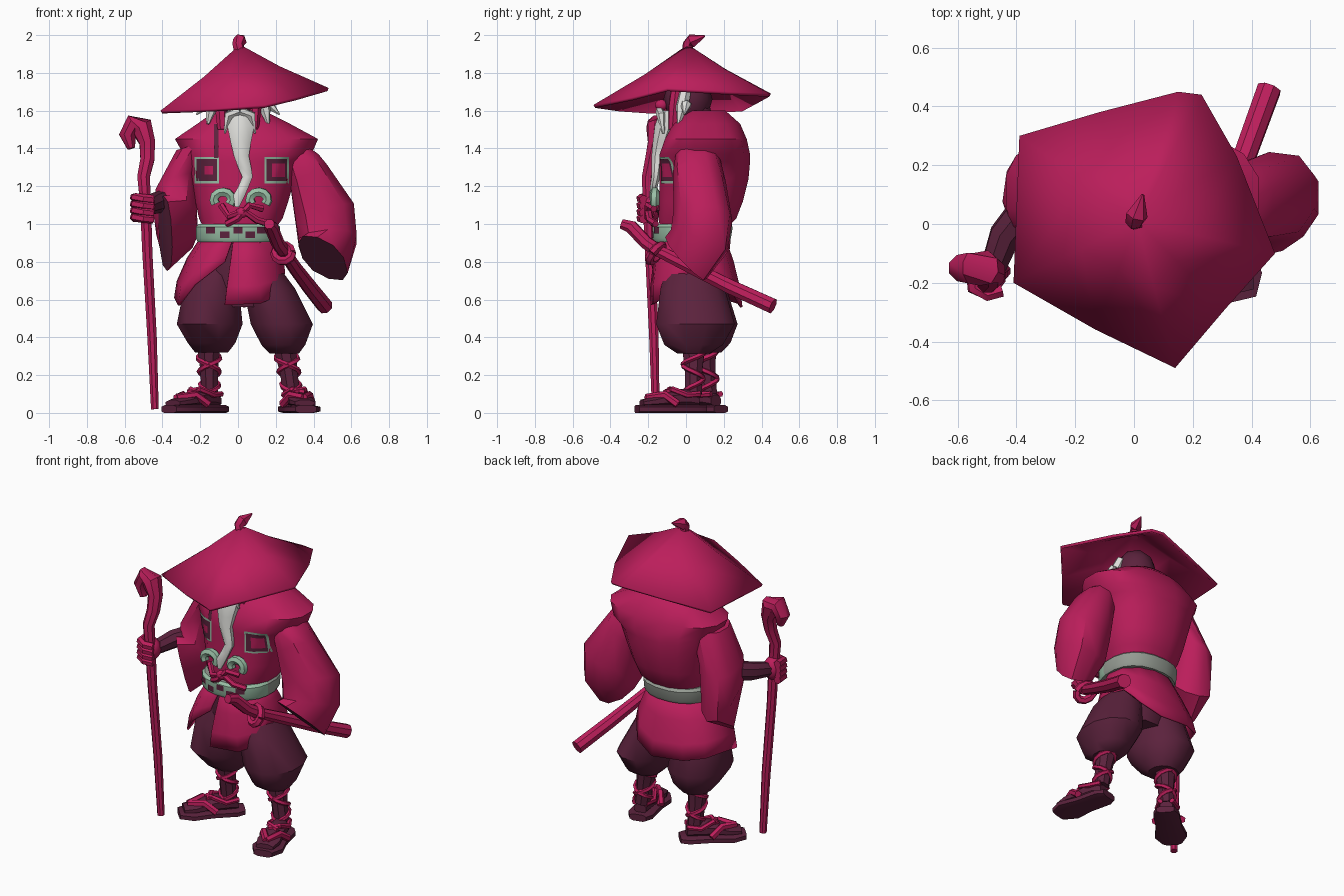
import bpy, bmesh, math
from mathutils import Vector, Matrix
from mathutils.bvhtree import BVHTree

cube = bpy.data.objects.get("Cube")
if cube:
    bpy.data.objects.remove(cube, do_unlink=True)


def material(name, rgb):
    m = bpy.data.materials.new(name)
    m.use_nodes = True
    m.diffuse_color = (*rgb, 1)
    m.node_tree.nodes["Principled BSDF"].inputs["Base Color"].default_value = (*rgb, 1)
    return m


CRIMSON = material("crimson cloth", (0.5, 0.013, 0.105))
PLUM = material("dark plum", (0.105, 0.016, 0.046))
WHITE = material("white hair", (0.72, 0.72, 0.69))
SAGE = material("sage green", (0.32, 0.52, 0.38))
GREY = material("grey sash", (0.3, 0.33, 0.29))


def finish(name, bm, mats, angle=42):
    bmesh.ops.recalc_face_normals(bm, faces=bm.faces)
    me = bpy.data.meshes.new(name)
    bm.to_mesh(me)
    bm.free()
    for m in mats:
        me.materials.append(m)
    me.shade_smooth()
    me.set_sharp_from_angle(angle=math.radians(angle))
    ob = bpy.data.objects.new(name, me)
    bpy.context.collection.objects.link(ob)
    return ob


def power(t, e):
    return math.copysign(abs(t) ** e, t)


def loft(name, rings, mat, n=10, square=1.0, end_mat=None):
    """Skin a run of elliptical rings, each a centre and two half-axes."""
    bm, rows = bmesh.new(), []
    for c, u, v in rings:
        angles = [math.tau * (i + 0.5) / n for i in range(n)]
        rows.append([bm.verts.new(Vector(c) + Vector(u) * power(math.cos(a), square)
                                  + Vector(v) * power(math.sin(a), square)) for a in angles])
    for a, b in zip(rows, rows[1:]):
        for i in range(n):
            j = (i + 1) % n
            bm.faces.new((a[i], a[j], b[j], b[i]))
    bm.faces.new(rows[0])
    bm.faces.new(rows[-1]).material_index = 1 if end_mat else 0
    return finish(name, bm, [mat, end_mat or mat])


def stack(name, rows, mat, n=12, square=1.0):
    """Loft of level rings given as z, x, y, x radius, y radius."""
    return loft(name, [((x, y, z), (rx, 0, 0), (0, ry, 0)) for z, x, y, rx, ry in rows], mat, n, square)


def tube(name, points, radii, mat, n=7):
    pts = [Vector(p) for p in points]
    if not isinstance(radii, (list, tuple)):
        radii = [radii] * len(pts)
    rings, u = [], None
    for i, p in enumerate(pts):
        d = (pts[min(i + 1, len(pts) - 1)] - pts[max(i - 1, 0)]).normalized()
        u = d.orthogonal() if u is None else u - d * u.dot(d)
        u.normalize()
        rings.append((p, u * radii[i], d.cross(u) * radii[i]))
    return loft(name, rings, mat, n)


def ball(name, centre, size, mat):
    bm = bmesh.new()
    bmesh.ops.create_icosphere(bm, subdivisions=2, radius=1,
                               matrix=Matrix.Translation(centre) @ Matrix.Diagonal((*size, 1)))
    return finish(name, bm, [mat])


def patch(name, base, x, z, w, h, mat, lift):
    """Thin plate laid on the front of a base object."""
    tree = BVHTree.FromPolygons([v.co for v in base.data.vertices],
                                [list(p.vertices) for p in base.data.polygons])
    bm = bmesh.new()
    bmesh.ops.create_grid(bm, x_segments=6, y_segments=6, size=0.5)
    for v in bm.verts:
        px, pz = x + v.co.x * w, z + v.co.y * h
        hit = tree.ray_cast(Vector((px, -1, pz)), Vector((0, 1, 0)))[0]
        v.co = (px, (hit.y if hit else -0.1) - lift, pz)
    return finish(name, bm, [mat])


# Straw hat with an uneven rim
rim = [(-.41, -.2, 1.6), (-.13, -.36, 1.61), (.14, -.49, 1.63), (.31, -.29, 1.67), (.48, -.1, 1.72),
       (.35, .23, 1.7), (.23, .44, 1.69), (.15, .45, 1.69), (-.12, .38, 1.65), (-.39, .3, 1.61)]
bm = bmesh.new()
apex = Vector((0.01, 0.01, 1.95))
top = bm.verts.new(apex)
mid = [bm.verts.new(apex.lerp(Vector(p), 0.45) - Vector((0, 0, 0.012))) for p in rim]
low = [bm.verts.new(p) for p in rim]
for i in range(len(rim)):
    j = (i + 1) % len(rim)
    bm.faces.new((top, mid[i], mid[j]))
    bm.faces.new((mid[i], low[i], low[j], mid[j]))
hat = finish("hat", bm, [CRIMSON], 50)
thick = hat.modifiers.new("thickness", "SOLIDIFY")
thick.thickness = 0.018
tube("hat_knot", [(.01, .01, 1.91), (0, .01, 1.95), (.01, .03, 1.97), (.03, .1, 1.995)],
     [.03, .03, .038, .005], CRIMSON, 6)

# Head, face wraps and hair
ball("head", (0, .01, 1.66), (.12, .13, .15), PLUM)
stack("neck", [(1.48, .01, .05, .12, .12), (1.62, 0, .03, .09, .1)], PLUM)
ball("nose", (.01, -.13, 1.63), (.025, .035, .03), CRIMSON)
for side, s in (("right", -1), ("left", 1)):
    tube(side + "_face_wrap", [(s * .075, -.05, 1.72), (s * .09, -.06, 1.62), (s * .085, -.07, 1.5)],
         [.03, .035, .025], CRIMSON)
    tube(side + "_temple_hair", [(s * .1, 0, 1.72), (s * .14, -.02, 1.62), (s * .16, -.04, 1.53)],
         [.03, .035, .008], WHITE, 6)
    tube(side + "_hair_tip", [(s * .1, 0, 1.63), (s * .17, 0, 1.63), (s * .22, -.01, 1.58)],
         [.03, .028, .004], WHITE, 6)
    tube(side + "_moustache", [(.01, -.14, 1.6), (s * .06 + .01, -.13, 1.575), (s * .08 + .01, -.12, 1.48)],
         [.022, .026, .006], WHITE, 6)
stack("beard", [(1.6, .01, -.09, .07, .05), (1.52, .015, -.11, .078, .06), (1.43, .015, -.135, .058, .045),
                (1.36, .018, -.15, .043, .035), (1.3, .035, -.155, .038, .03), (1.25, .05, -.16, .03, .025),
                (1.2, .03, -.17, .03, .022), (1.15, .005, -.175, .034, .02), (1.09, -.005, -.18, .012, .01)],
      WHITE, 8)

# Jacket body with hunched back, bloused waist and sharp vest shoulders
body = stack("jacket_body", [
    (.9, 0, .03, .19, .17), (.98, .01, .04, .195, .18), (1.03, .015, .06, .225, .21), (1.12, .02, .08, .25, .225),
    (1.24, .025, .095, .28, .24), (1.33, .03, .1, .31, .243), (1.37, .05, .1, .345, .243),
    (1.45, .045, .105, .385, .22), (1.53, .03, .11, .25, .18), (1.6, .01, .11, .13, .1)], CRIMSON, 16, 0.85)
patch("collar_gap", body, -.115, 1.44, .025, .18, PLUM, .006)

# Framed chest badges
for side, x, w in (("right", -.165, .045), ("left", .205, .07)):
    patch(side + "_badge_frame", body, x, 1.285, .13, .14, SAGE, .005)
    patch(side + "_badge_field", body, x, 1.285, .108, .116, PLUM, .008)
    patch(side + "_badge_centre", body, x + .01, 1.285, w, w, CRIMSON, .0095)

# Skirt, open at the front seam
hem = [.57, .58, .62, .74, .72, .62, .56, .58, .6, .61, .57, .68, .8]
bm, cols = bmesh.new(), []
for i, z in enumerate(hem):
    a = math.radians(-96 + 30 * i)
    col = []
    for t in (0, .4, .75, 1):
        bulge = math.sin(t * math.pi / 2)
        rx, ry = .18 + (.08 if math.cos(a) > 0 else .15) * bulge, .17 + .075 * bulge
        e = 1 - .25 * t
        col.append(bm.verts.new((power(math.cos(a), e) * rx - .01 * t,
                                 .03 + .025 * t + power(math.sin(a), e) * ry, .96 + (z - .96) * t)))
    cols.append(col)
for a, b in zip(cols, cols[1:]):
    for k in range(3):
        bm.faces.new((a[k], b[k], b[k + 1], a[k + 1]))
skirt = finish("jacket_skirt", bm, [CRIMSON])
skirt.modifiers.new("thickness", "SOLIDIFY").thickness = 0.012

# Sash: green in front, grey behind
sash = stack("sash", [(.905, 0, .03, .215, .2), (.925, 0, .03, .225, .21), (.985, 0, .035, .225, .215),
                      (1.0, 0, .035, .21, .2)], SAGE, 20, .85)
sash.data.materials[1] = GREY
for p in sash.data.polygons:
    p.material_index = int(p.center.y > -.02)
for i, x in enumerate((-.145, -.07, .0, .065, .125)):
    patch(f"sash_spot_{i}", sash, x, .955 + .012 * (-1) ** i, .048, .034, PLUM, .006)

# Cord bow with green loops
for side, x in (("right", -.08), ("left", .11)):
    arc = [(x + .047 * math.cos(a), -.165, 1.13 + .04 * math.sin(a))
           for a in [math.radians(-40 + 32 * k) for k in range(9)]]
    tube(side + "_green_loop", arc, .026, SAGE, 6)
tube("cord_low", [(-.09, -.16, 1.1), (-.05, -.19, 1.04), (.03, -.2, 1.07), (.1, -.19, 1.02), (.17, -.16, 1.0)],
     .019, CRIMSON, 6)
tube("cord_high", [(-.06, -.17, 1.0), (0, -.2, 1.03), (.06, -.2, 1.1), (.13, -.17, 1.08)], .019, CRIMSON, 6)
ball("cord_knot", (.02, -.195, 1.06), (.035, .025, .03), CRIMSON)

# Wide sleeves with dark openings
loft("left_sleeve", [
    ((.3, .06, 1.43), (.07, 0, -.02), (0, .08, 0)), ((.33, .06, 1.37), (.1, 0, .0), (0, .115, 0)),
    ((.375, .07, 1.25), (.1, 0, .06), (0, .14, -.02)),
    ((.46, .09, 1.05), (.16, .02, .05), (0, .155, -.03)), ((.475, .07, .91), (.16, .02, .01), (0, .15, -.06)),
    ((.45, .0, .82), (.125, 0, -.04), (.03, .11, -.11))], CRIMSON, 10, .85, PLUM)
loft("right_sleeve", [
    ((-.23, .08, 1.42), (.1, 0, .03), (0, .13, 0)), ((-.33, .11, 1.21), (.11, 0, .04), (0, .15, -.04)),
    ((-.33, .09, 1.0), (.115, -.04, 0), (.02, .14, -.15)),
    ((-.385, -.01, .95), (.035, -.06, 0), (.01, .06, -.2))], CRIMSON, 10, .85, PLUM)

# Right forearm and fist
tube("right_forearm", [(-.36, .06, 1.13), (-.44, -.04, 1.11), (-.48, -.15, 1.09)], [.06, .056, .045], PLUM, 8)
ball("right_palm", (-.495, -.18, 1.09), (.06, .055, .075), CRIMSON)
for i in range(4):
    z = 1.035 + .035 * i
    tube(f"finger_{i}", [(-.55, -.15, z), (-.545, -.22, z), (-.5, -.24, z - .005), (-.45, -.225, z - .01)],
         .024, CRIMSON, 6)

# Gnarled walking staff
tube("staff", [(-.44, -.16, .02), (-.455, -.17, .4), (-.48, -.19, .85), (-.49, -.2, 1.12), (-.5, -.2, 1.25),
               (-.48, -.18, 1.34), (-.48, -.16, 1.43), (-.51, -.15, 1.515), (-.555, -.15, 1.53),
               (-.585, -.15, 1.47), (-.565, -.16, 1.4)],
     [.022, .027, .029, .032, .036, .04, .045, .062, .056, .048, .022], CRIMSON, 8)

# Sheathed sword at the left hip
tube("sword_sheath", [(.24, -.15, .86), (.3, .03, .77), (.38, .24, .665), (.46, .46, .565)],
     [.033, .037, .041, .043], CRIMSON, 8)
tube("sword_handle", [(.165, -.34, 1.0), (.175, -.29, .985), (.21, -.21, .9), (.24, -.15, .86)],
     [.028, .037, .036, .038], CRIMSON, 8)
ring = [(.24 + .046 * math.cos(t), -.16 - .02 * math.cos(t) + .03 * math.sin(t), .845 + .042 * math.sin(t))
        for t in [math.tau * k / 10 for k in range(11)]]
tube("sword_cord", ring, .024, CRIMSON, 6)

# Baggy trousers
stack("trouser_seat", [(.94, 0, .03, .17, .15), (.75, -.01, .04, .2, .17), (.56, .03, .05, .17, .15)], PLUM)
stack("left_trouser", [(.8, .1, .04, .1, .14), (.66, .165, .035, .14, .175), (.47, .232, .05, .17, .215),
                       (.36, .24, .04, .12, .16), (.315, .245, .04, .08, .09)], PLUM, 12, .95)
stack("right_trouser", [(.8, -.1, .05, .1, .14), (.66, -.14, .045, .15, .175), (.47, -.15, .065, .18, .215),
                        (.37, -.14, .09, .13, .15), (.32, -.14, .1, .09, .09)], PLUM, 12, .95)


# Lower legs, sandals and lacing
def leg(side, knee, ankle, heel, toe):
    knee, ankle, heel, toe = map(Vector, (knee, ankle, heel, toe))
    d, up = toe - heel, Vector((0, 0, 1))
    s = d.normalized().cross(up)
    tube(side + "_shin", [ankle, ankle.lerp(knee, .5), knee], [.048, .05, .064], PLUM, 8)
    loft(side + "_sandal_sole", [(heel + d * t + up * .02, s * w, up * .022) for t, w in
                                 ((0, .055), (.12, .08), (.5, .08), (.8, .1), (1, .06))], PLUM, 8, .6)
    loft(side + "_foot", [(heel + d * t + up * (.035 + h * .8), s * w, up * h) for t, w, h in
                          ((.1, .04, .035), (.25, .055, .055), (.5, .062, .048), (.75, .075, .03),
                           (.93, .058, .02))], PLUM, 8)
    for k in (-1, 1):
        at = lambda t, w, z: heel + d * t + s * (w * k) + up * z
        tube(f"{side}_toe_strap_{k}", [at(.45, .08, .045), at(.62, .05, .095), at(.85, 0, .08)], .022, CRIMSON, 6)
        tube(f"{side}_ankle_strap_{k}", [at(.1, .035, .1), at(.3, .06, .095), at(.5, .035, .125), at(.56, -.03, .11)],
             .016, CRIMSON, 6)
        coil = []
        for i in range(17):
            f = i / 16
            a = k * math.tau * 1.5 * f - math.pi / 2
            r = .047 + .014 * f
            coil.append(ankle.lerp(knee, f * .9) + Vector((r * math.cos(a), r * math.sin(a), .01)))
        tube(f"{side}_leg_lace_{k}", coil, .014, CRIMSON, 5)


leg("left", (.25, .04, .34), (.285, .04, .1), (.275, .1, 0), (.36, -.26, 0))
leg("right", (-.155, .1, .34), (-.15, .12, .1), (-.085, .185, 0), (-.365, -.085, 0))
